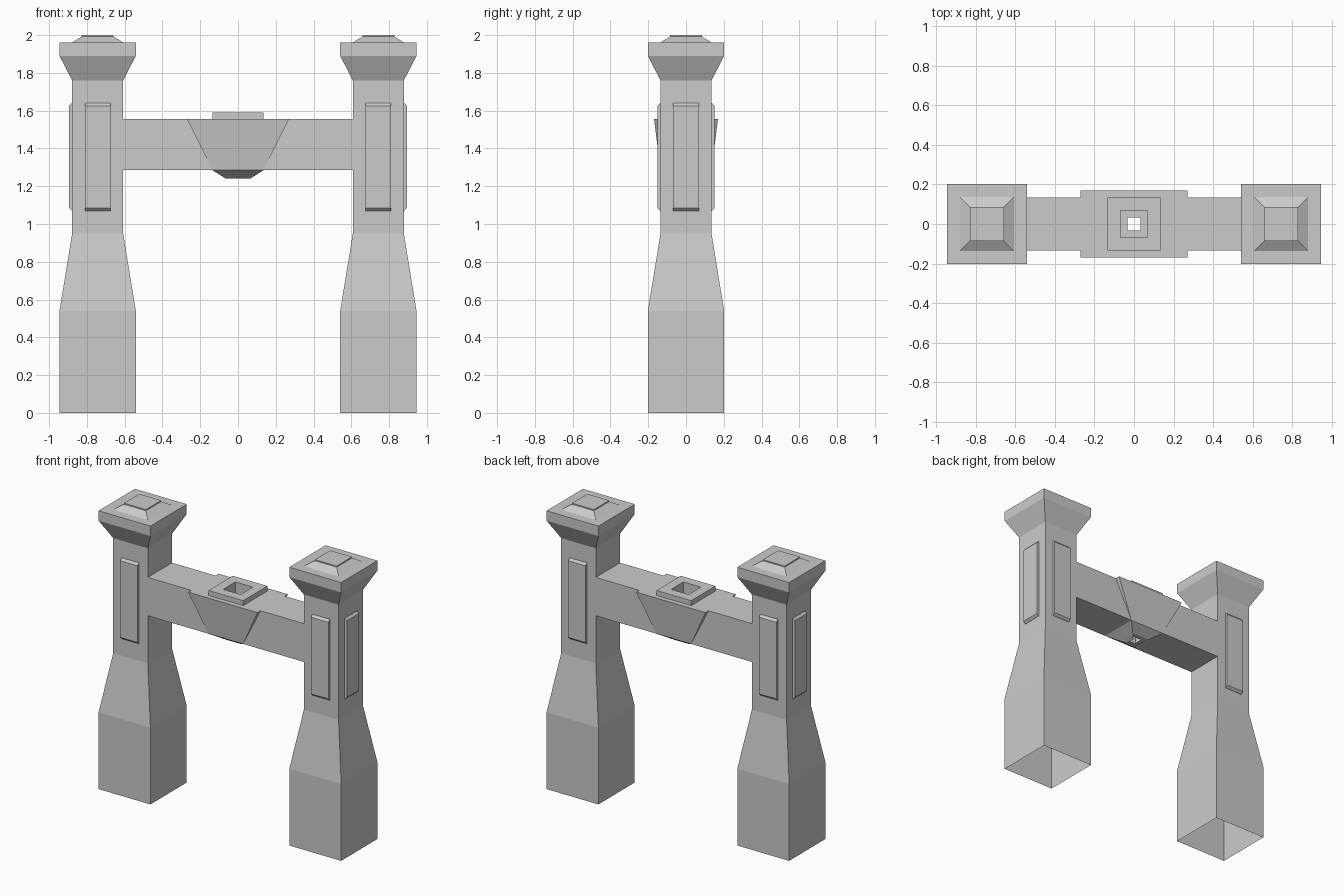
import bpy, bmesh
from mathutils import Matrix, Vector

if "Cube" in bpy.data.objects:
    bpy.data.objects.remove(bpy.data.objects["Cube"])

POST_X = 0.743


def loft(name, rings, cap_start=False, cap_end=False, matrix=Matrix(), closed=False):
    """Skin a stack of centred rectangles given as (half_x, half_y, z)."""
    bm = bmesh.new()
    loops = [[bm.verts.new(matrix @ Vector((sx * hx, sy * hy, z)))
              for sx, sy in ((-1, -1), (1, -1), (1, 1), (-1, 1))]
             for hx, hy, z in rings]
    pairs = list(zip(loops, loops[1:]))
    if closed:
        pairs.append((loops[-1], loops[0]))
    for a, b in pairs:
        for i in range(4):
            j = (i + 1) % 4
            bm.faces.new((a[i], a[j], b[j], b[i]))
    if cap_start:
        bm.faces.new(loops[0][::-1])
    if cap_end:
        bm.faces.new(loops[-1])
    bmesh.ops.recalc_face_normals(bm, faces=bm.faces)
    mesh = bpy.data.meshes.new(name)
    bm.to_mesh(mesh)
    bm.free()
    obj = bpy.data.objects.new(name, mesh)
    bpy.context.collection.objects.link(obj)
    return obj


# Post profile: (half width, height), open underneath
post_profile = [(0.202, 0), (0.202, 0.54), (0.135, 0.95), (0.135, 1.76),
                (0.202, 1.89), (0.202, 1.96), (0.137, 1.96),
                (0.085, 1.992), (0.085, 2.0)]

# Raised panel with sloped top and bottom ends: (half width, half height, depth)
panel_rings = [(0.068, 0.285, 0.13), (0.068, 0.285, 0.137), (0.068, 0.27, 0.152)]
upright = Matrix.Rotation(1.5707963, 4, 'X')  # panel height to z, depth to -y

for side, s in (("left", -1), ("right", 1)):
    place = Matrix.Translation((s * POST_X, 0, 0))
    loft(f"{side}_post", [(w, w, z) for w, z in post_profile],
         cap_end=True, matrix=place)

    # Panels on the front, back and outer faces
    for face, angle in (("front", 0), ("back", 3.1415927), ("outer", s * 1.5707963)):
        m = (Matrix.Translation((s * POST_X, 0, 1.355))
             @ Matrix.Rotation(angle, 4, 'Z') @ upright)
        loft(f"{side}_{face}_panel", panel_rings, cap_end=True, matrix=m)

    # Half of the crossbeam, running from keystone to post
    loft(f"{side}_beam", [(0.2375, 0.135, 1.285), (0.2375, 0.135, 1.555)],
         cap_start=True, cap_end=True,
         matrix=Matrix.Translation((s * 0.3725, 0, 0)))

# Keystone with raised collar, square shaft and pointed underside
loft("keystone", [(0.034, 0.034, 1.245), (0.068, 0.068, 1.245),
                  (0.068, 0.068, 1.59), (0.135, 0.135, 1.59),
                  (0.135, 0.135, 1.555), (0.27, 0.169, 1.555),
                  (0.135, 0.135, 1.285), (0.068, 0.068, 1.242),
                  (0.034, 0.034, 1.242)], closed=True)

# Small sloping lips either side of the shaft opening
bm = bmesh.new()
for s in (-1, 1):
    bm.faces.new([bm.verts.new(p) for p in (
        (s * 0.068, -0.068, 1.242), (s * 0.034, -0.034, 1.222),
        (s * 0.034, 0.034, 1.222), (s * 0.068, 0.068, 1.242))])
mesh = bpy.data.meshes.new("keystone_lips")
bm.to_mesh(mesh)
bm.free()
bpy.context.collection.objects.link(bpy.data.objects.new("keystone_lips", mesh))
